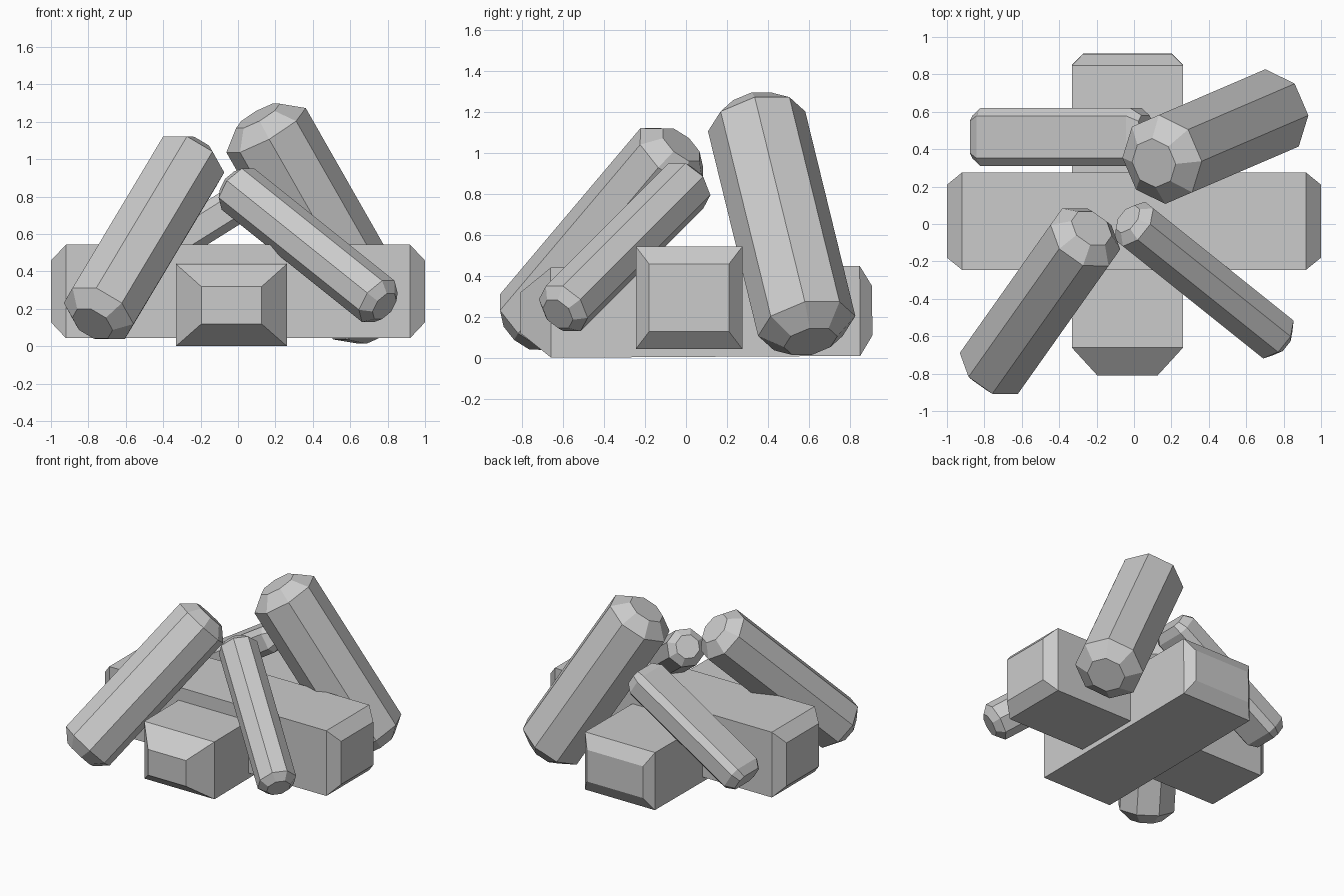
import bpy, bmesh
from mathutils import Vector

if "Cube" in bpy.data.objects:
    bpy.data.objects.remove(bpy.data.objects["Cube"])


def section(w, h, c):
    """Rectangle, or rectangle with cut corners when c > 0."""
    if c == 0:
        return [(w, -h), (w, h), (-w, h), (-w, -h)]
    return [(w, c - h), (w, h - c), (w - c, h), (c - w, h),
            (-w, h - c), (-w, c - h), (c - w, -h), (w - c, -h)]


def log(name, p0, p1, w, h, c, cap0, cap1):
    """Straight log between two shoulder centres; cap = (length, width scale, height scale)."""
    p0, p1 = Vector(p0), Vector(p1)
    d = (p1 - p0).normalized()
    side = d.cross(Vector((0, 0, 1))).normalized()
    up = side.cross(d)
    pts = section(w, h, c)
    stations = [(p0 - d * cap0[0], cap0[1], cap0[2]), (p0, 1, 1),
                (p1, 1, 1), (p1 + d * cap1[0], cap1[1], cap1[2])]
    bm = bmesh.new()
    rings = [[bm.verts.new(o + side * (a * sw) + up * (b * sh)) for a, b in pts]
             for o, sw, sh in stations]
    n = len(pts)
    for r, s in zip(rings, rings[1:]):
        for i in range(n):
            j = (i + 1) % n
            bm.faces.new((r[i], r[j], s[j], s[i]))
    bm.faces.new(rings[0])
    bm.faces.new(rings[-1])
    bmesh.ops.recalc_face_normals(bm, faces=bm.faces)
    me = bpy.data.meshes.new(name)
    bm.to_mesh(me)
    bm.free()
    ob = bpy.data.objects.new(name, me)
    bpy.context.collection.objects.link(ob)
    return ob


# Crossed square base logs
end = (0.08, 0.75, 0.66)
log("base_log_across", (-0.92, 0.015, 0.293), (0.92, 0.015, 0.293), 0.26, 0.25, 0, end, end)
log("base_log_lengthwise", (-0.035, -0.66, 0.22), (-0.035, 0.85, 0.229), 0.297, 0.22, 0,
    (0.15, 0.54, 0.45), (0.06, 0.8, 0.55))

# Leaning eight-sided logs, bottom end first
K = 0.59  # corner cut of a regular octagon, relative to its half width
for name, lo, hi, r, cap in [
    ("leaning_log_front_left", (-0.745, -0.755, 0.175), (-0.26, -0.07, 0.985), 0.19, (0.08, 0.58, 0.58)),
    ("leaning_log_front_right", (0.75, -0.60, 0.24), (0.0, 0.0, 0.84), 0.13, (0.05, 0.62, 0.62)),
    ("leaning_log_back_right", (0.72, 0.59, 0.155), (0.15, 0.345, 1.155), 0.225, (0.09, 0.55, 0.55)),
]:
    log(name, lo, hi, r, r, r * K, cap, cap)

# Flatter leaning log at the back left
cap = (0.06, 0.75, 0.7)
log("leaning_log_back_left", (-0.79, 0.465, 0.27), (0.01, 0.465, 0.77), 0.155, 0.1, 0.042, cap, cap)
